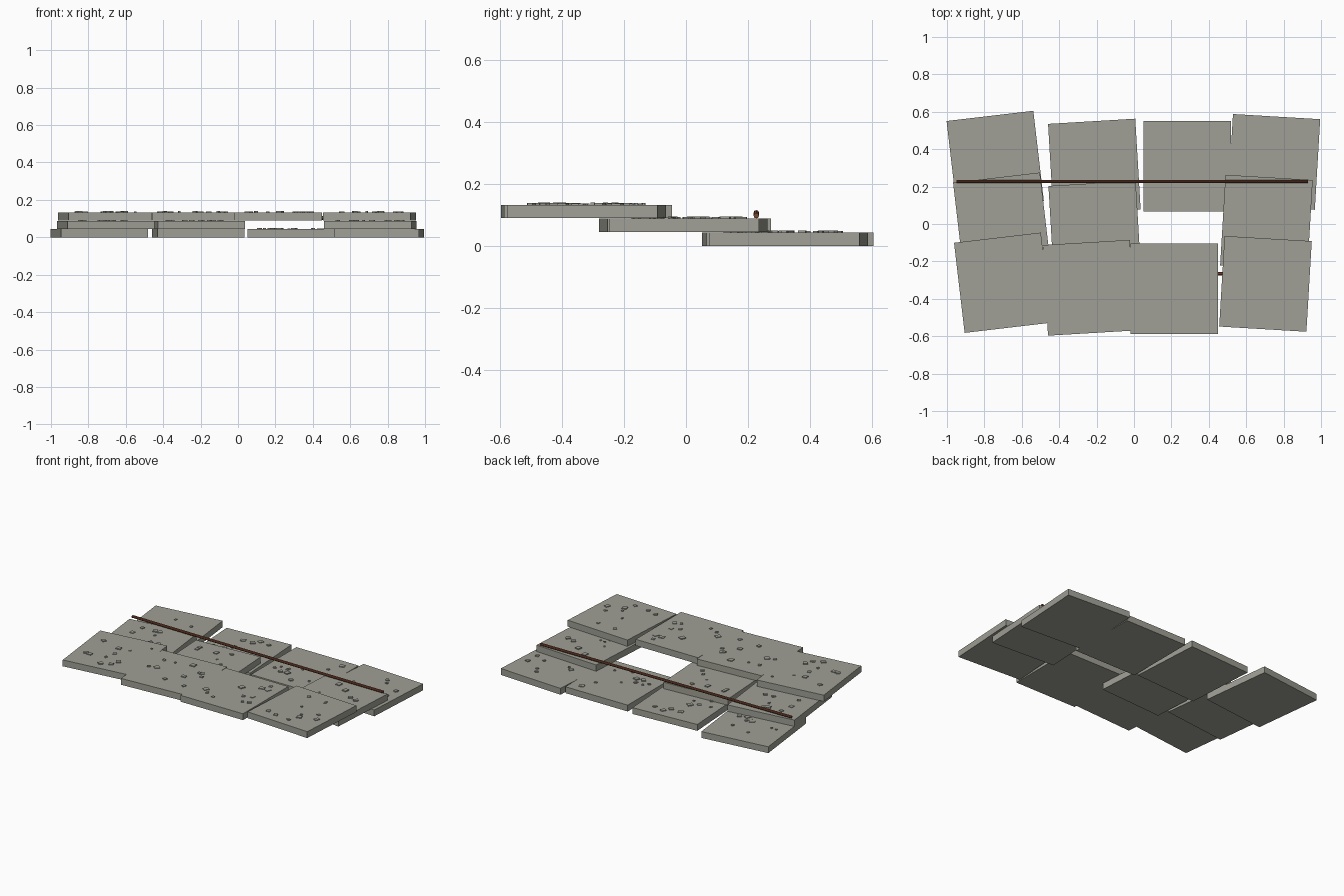
import bpy, bmesh, math, random
from mathutils import Matrix, Vector

if "Cube" in bpy.data.objects:
    bpy.data.objects.remove(bpy.data.objects["Cube"])

random.seed(7)


def material(name, rgb):
    m = bpy.data.materials.new(name)
    m.diffuse_color = (*rgb, 1)
    m.use_nodes = True
    m.node_tree.nodes["Principled BSDF"].inputs["Base Color"].default_value = m.diffuse_color
    return m


STONE = material("grey_stone", (0.35, 0.35, 0.305))
RUST = material("rusty_brown", (0.19, 0.06, 0.032))


def finish(name, bm, mat):
    me = bpy.data.meshes.new(name)
    bm.to_mesh(me)
    bm.free()
    me.materials.append(mat)
    ob = bpy.data.objects.new(name, me)
    bpy.context.collection.objects.link(ob)
    return ob


def box(bm, x, y, z, sx, sy, sz, turn):
    mat = (Matrix.Translation((x, y, z)) @ Matrix.Rotation(math.radians(turn), 4, 'Z')
           @ Matrix.Diagonal((sx, sy, sz, 1)))
    bmesh.ops.create_cube(bm, size=1, matrix=mat)


W, D, T = 0.467, 0.485, 0.043

# Three overlapping rows of slabs: (x, y, turn in degrees)
rows = {
    "back": (0.0, [(-0.742, 0.337, 6.7), (-0.212, 0.307, 3.4),
                   (0.285, 0.308, 0), (0.748, 0.332, -3.4)]),
    "middle": (0.045, [(-0.707, 0.007, 6.7), (-0.21, -0.025, 3.4),
                       (0.708, 0.007, -3.4)]),
    "front": (0.09, [(-0.702, -0.314, 6.7), (-0.241, -0.341, 3.4),
                     (0.216, -0.346, 0), (0.703, -0.32, -3.4)]),
}

for row, (z, slabs) in rows.items():
    for i, (x, y, turn) in enumerate(slabs, 1):
        bm = bmesh.new()
        box(bm, x, y, z + T / 2, W, D, T, turn)
        finish(f"{row}_slab_{i}", bm, STONE)

        # Loose chips scattered over the slab top
        bm = bmesh.new()
        spin = Matrix.Rotation(math.radians(turn), 3, 'Z')
        for _ in range(11):
            p = spin @ Vector((random.uniform(-0.18, 0.18), random.uniform(-0.18, 0.18), 0))
            s = random.uniform(0.012, 0.036)
            h = random.uniform(0.004, 0.008)
            box(bm, x + p.x, y + p.y, z + T + h / 2 - 0.0005,
                s, s * random.uniform(0.75, 1), h, random.uniform(0, 90))
        finish(f"{row}_chips_{i}", bm, STONE)


# Rusty rods lying across the rows
def rod(name, a, b, r):
    a, b = Vector(a), Vector(b)
    bm = bmesh.new()
    mat = Matrix.Translation((a + b) / 2) @ (b - a).to_track_quat('Z', 'Y').to_matrix().to_4x4()
    bmesh.ops.create_cone(bm, cap_ends=True, segments=8, radius1=r, radius2=r,
                          depth=(b - a).length, matrix=mat)
    finish(name, bm, RUST)


rod("back_rod", (-0.95, 0.227, 0.107), (0.93, 0.227, 0.098), 0.009)
rod("front_rod", (-0.9, -0.266, 0.108), (0.9, -0.266, 0.102), 0.009)
